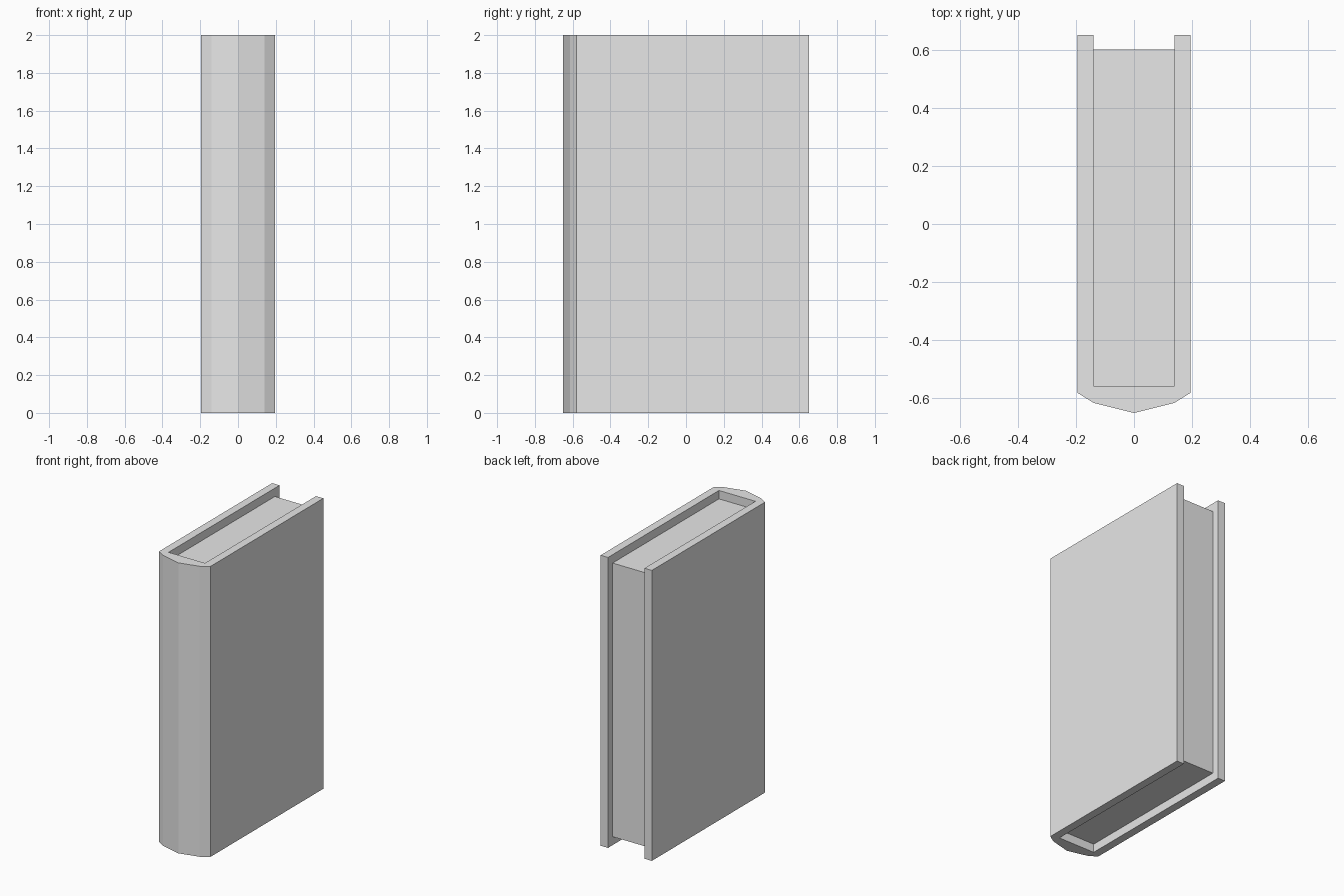
import bpy
import bmesh

old = bpy.data.objects.get("Cube")
if old:
    bpy.data.objects.remove(old, do_unlink=True)

GREY = (0.8, 0.8, 0.8, 1.0)
grey = bpy.data.materials.new("plain_grey")
grey.use_nodes = True
grey.diffuse_color = GREY
grey.node_tree.nodes["Principled BSDF"].inputs["Base Color"].default_value = GREY

HEIGHT = 2.0
RECESS = 0.058      # gap between cover edge and page block, top and bottom
HALF_WIDTH = 0.195
HALF_PAGES = 0.139
COVER_BACK = 0.65
PAGES_BACK = 0.60
SPINE_INNER = -0.557


def extrude_profile(name, outline, bottom, top):
    """Extrude a counter-clockwise plan outline upwards into a solid."""
    bm = bmesh.new()
    face = bm.faces.new([bm.verts.new((x, y, bottom)) for x, y in outline])
    result = bmesh.ops.extrude_face_region(bm, geom=[face])
    raised = [v for v in result["geom"] if isinstance(v, bmesh.types.BMVert)]
    bmesh.ops.translate(bm, verts=raised, vec=(0, 0, top - bottom))
    bmesh.ops.recalc_face_normals(bm, faces=bm.faces)
    mesh = bpy.data.meshes.new(name)
    bm.to_mesh(mesh)
    bm.free()
    mesh.materials.append(grey)
    obj = bpy.data.objects.new(name, mesh)
    bpy.context.collection.objects.link(obj)
    return obj


# Cover: two boards joined by a faceted spine, as one U-shaped outline
half = [(HALF_PAGES, -0.615), (HALF_WIDTH, -0.58), (HALF_WIDTH, COVER_BACK),
        (HALF_PAGES, COVER_BACK), (HALF_PAGES, SPINE_INNER)]
mirrored = [(-x, y) for x, y in reversed(half)]
extrude_profile("cover", [(0, -COVER_BACK)] + half + mirrored, 0, HEIGHT)

# Page block, set back from the cover on three edges
pages = [(-HALF_PAGES, SPINE_INNER), (HALF_PAGES, SPINE_INNER),
         (HALF_PAGES, PAGES_BACK), (-HALF_PAGES, PAGES_BACK)]
extrude_profile("page_block", pages, RECESS, HEIGHT - RECESS)
